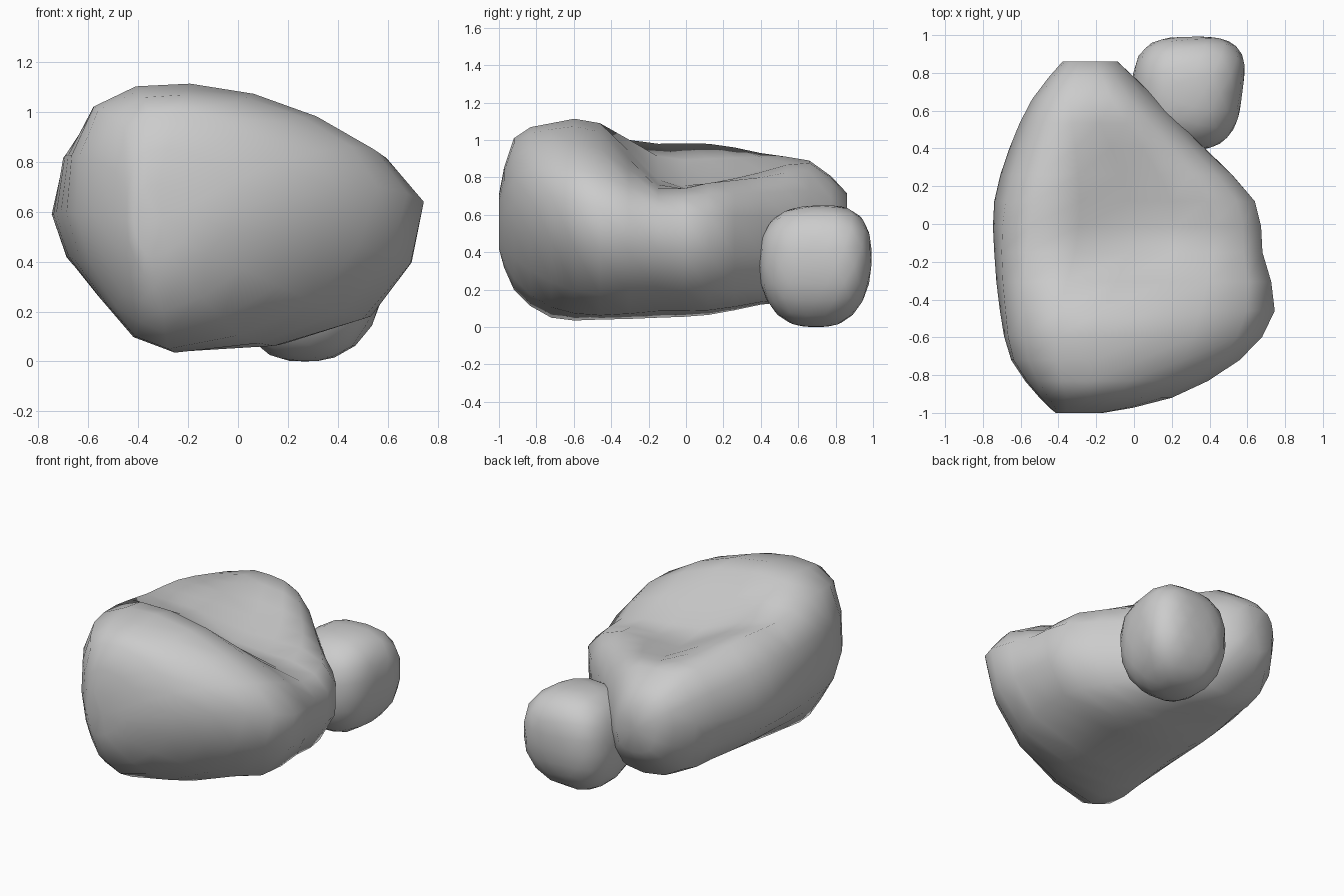
import bpy, bmesh
from mathutils import Vector

if "Cube" in bpy.data.objects:
    bpy.data.objects.remove(bpy.data.objects["Cube"])


def catmull(a, b, c, d, t):
    return 0.5 * (2 * b + (c - a) * t + (2 * a - 5 * b + 4 * c - d) * t * t
                  + (3 * b - a - 3 * c + d) * t ** 3)


def smooth_line(pts, steps, closed):
    """Points on a smooth curve passing through pts."""
    n, out = len(pts), []
    get = (lambda i: pts[i % n]) if closed else (lambda i: pts[max(0, min(n - 1, i))])
    for i in range(n if closed else n - 1):
        for s in range(steps):
            out.append(catmull(get(i - 1), get(i), get(i + 1), get(i + 2), s / steps))
    return out if closed else out + [pts[-1]]


def end_ring(ring, y, cx, cz, scale):
    """Shrunken copy of a section that closes one end."""
    mid = sum(ring, Vector()) / len(ring)
    return [Vector((cx + (p.x - mid.x) * scale, y, cz + (p.z - mid.z) * scale)) for p in ring]


def finish(bm, name):
    bmesh.ops.recalc_face_normals(bm, faces=bm.faces)
    me = bpy.data.meshes.new(name)
    bm.to_mesh(me)
    bm.free()
    for p in me.polygons:
        p.use_smooth = True
    ob = bpy.data.objects.new(name, me)
    bpy.context.collection.objects.link(ob)
    return ob


# Large boulder: sections along y, each listed as (x, z) of
# left, left rim, hollow, right rim, right, lower right, keel, lower left
sections = {
    -0.92: [(-.50, .58), (-.45, .93), (-.24, 1.01), (.04, .91), (.20, .66), (.02, .37), (-.30, .20), (-.44, .34)],
    -0.72: [(-.65, .59), (-.56, 1.01), (-.20, 1.09), (.26, .98), (.56, .70), (.30, .24), (-.28, .05), (-.49, .22)],
    -0.46: [(-.71, .60), (-.58, 1.02), (-.17, 1.09), (.35, .95), (.745, .64), (.50, .17), (-.22, .04), (-.55, .25)],
    -0.15: [(-.74, .59), (-.57, .98), (-.02, .79), (.41, .74), (.68, .61), (.54, .20), (-.15, .05), (-.56, .27)],
    0.12: [(-.74, .59), (-.53, .98), (-.02, .77), (.38, .77), (.64, .60), (.52, .19), (-.10, .065), (-.53, .26)],
    0.40: [(-.66, .58), (-.48, .93), (-.12, .84), (.19, .80), (.37, .59), (.31, .21), (-.10, .12), (-.46, .24)],
    0.66: [(-.54, .60), (-.44, .85), (-.23, .89), (-.02, .83), (.12, .59), (.08, .26), (-.15, .17), (-.44, .27)],
}
rings = [[Vector((x, y, z)) for x, z in pts] for y, pts in sections.items()]
rings.insert(0, end_ring(rings[0], -1.0, -.31, .57, .36))
rings.append(end_ring(rings[-1], .86, -.23, .57, .44))

columns = [smooth_line(list(col), 2, False) for col in zip(*rings)]
grid = [smooth_line(list(row), 2, True) for row in zip(*columns)]
bm = bmesh.new()
vs = [[bm.verts.new(p) for p in row] for row in grid]
n = len(vs[0])
for a, b in zip(vs, vs[1:]):
    for i in range(n):
        bm.faces.new((a[i], a[(i + 1) % n], b[(i + 1) % n], b[i]))
for row in (vs[0], vs[-1]):
    bmesh.ops.poke(bm, faces=[bm.faces.new(row)])
finish(bm, "large_boulder")

# Small boulder: squared-off ball, narrower towards the ground,
# fuller at the top far corner
bm = bmesh.new()
bmesh.ops.create_icosphere(bm, subdivisions=3, radius=1)
for v in bm.verts:
    p = v.co
    p /= sum(abs(c) ** 2.8 for c in p) ** (1 / 2.8)
    taper = 1 - .16 * max(0, -p.z) ** 1.5
    corner = .06 * max(0, p.x) * max(0, p.y)
    v.co = (.28 + .29 * p.x * taper + corner * .7 + .012 * p.z + .02 * p.y * max(0, p.x),
            .695 + .305 * p.y * taper + corner * .25 + .01 * p.z * max(0, p.y) - .01 * max(0, p.y) ** 4,
            .325 + .325 * p.z + .015 * p.y * max(0, p.z))
finish(bm, "small_boulder")
